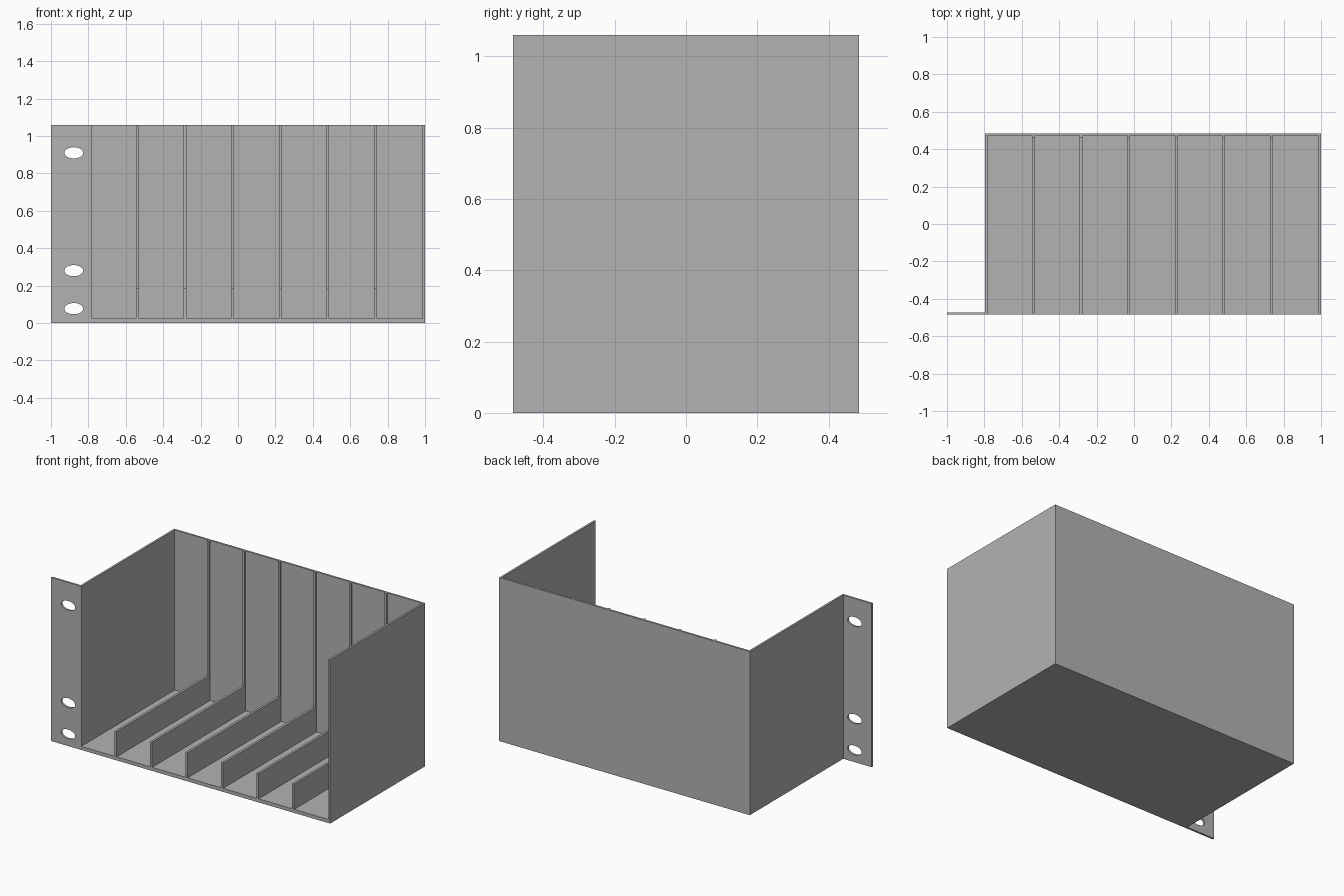
import bpy
import bmesh
import math
from mathutils import Matrix, Vector

cube = bpy.data.objects.get("Cube")
if cube:
    bpy.data.objects.remove(cube, do_unlink=True)

# Overall sizes
HEIGHT = 1.06
FRONT, BACK = -0.485, 0.485
LEFT, RIGHT = 1.0, -0.797
WALL, FLOOR = 0.013, 0.023

grey = bpy.data.materials.new("plain grey")
grey.use_nodes = True
colour = (0.45, 0.45, 0.45, 1)
grey.diffuse_color = colour
grey.node_tree.nodes["Principled BSDF"].inputs["Base Color"].default_value = colour


def add_object(name, bm):
    bmesh.ops.recalc_face_normals(bm, faces=bm.faces)
    mesh = bpy.data.meshes.new(name)
    bm.to_mesh(mesh)
    bm.free()
    mesh.materials.append(grey)
    obj = bpy.data.objects.new(name, mesh)
    bpy.context.collection.objects.link(obj)
    return obj


def prism(name, points, direction):
    """Extrude a closed outline of 3D points along a direction."""
    bm = bmesh.new()
    face = bm.faces.new([bm.verts.new(p) for p in points])
    out = bmesh.ops.extrude_face_region(bm, geom=[face], use_keep_orig=True)
    top = [v for v in out["geom"] if isinstance(v, bmesh.types.BMVert)]
    bmesh.ops.translate(bm, verts=top, vec=Vector(direction))
    return add_object(name, bm)


def cut(target, cutter):
    cutter.hide_render = True
    cutter.hide_set(True)
    cutter.display_type = 'WIRE'
    mod = target.modifiers.new(cutter.name, 'BOOLEAN')
    mod.operation = 'DIFFERENCE'
    mod.solver = 'EXACT'
    mod.object = cutter


# Bin with mounting flange: one plan outline, hollowed from front and top
flange_back = FRONT + WALL
plan = [(-1, FRONT), (LEFT, FRONT), (LEFT, BACK), (RIGHT, BACK),
        (RIGHT, flange_back), (-1, flange_back)]
bin_body = prism("bin_body", [(x, y, 0) for x, y in plan], (0, 0, HEIGHT))

x0, x1 = RIGHT + WALL, LEFT - WALL
cavity = [(x0, FRONT - 1), (x1, FRONT - 1), (x1, BACK - WALL), (x0, BACK - WALL)]
cut(bin_body, prism("cavity_cutter", [(x, y, FLOOR) for x, y in cavity], (0, 0, 2)))

# Oval screw holes in the flange
for i, z in enumerate((0.077, 0.28, 0.91)):
    oval = []
    for k in range(32):
        a = math.tau * k / 32
        oval.append((-0.878 + 0.05 * math.cos(a), FRONT - 0.1, z + 0.03 * math.sin(a)))
    cut(bin_body, prism(f"hole_cutter_{i + 1}", oval, (0, 0.2, 0)))

# Apply the cuts and remove the cutters
bpy.context.view_layer.update()
graph = bpy.context.evaluated_depsgraph_get()
cut_mesh = bpy.data.meshes.new_from_object(bin_body.evaluated_get(graph))
cutters = [m.object for m in bin_body.modifiers]
bin_body.modifiers.clear()
bin_body.data = cut_mesh
for cutter in cutters:
    bpy.data.objects.remove(cutter, do_unlink=True)

# Dividers: a low fin on the floor turning up into a slim rib on the back wall
rib_front, rib_back = 0.462, BACK - WALL
fin_top = 0.187
side = [(FRONT, FLOOR), (rib_back, FLOOR), (rib_back, HEIGHT),
        (rib_front, HEIGHT), (rib_front, fin_top), (FRONT, fin_top)]
THICK = 0.015
for i in range(6):
    x = -0.538 + 0.2545 * i - THICK / 2
    prism(f"divider_{i + 1}", [(x, y, z) for y, z in side], (THICK, 0, 0))
